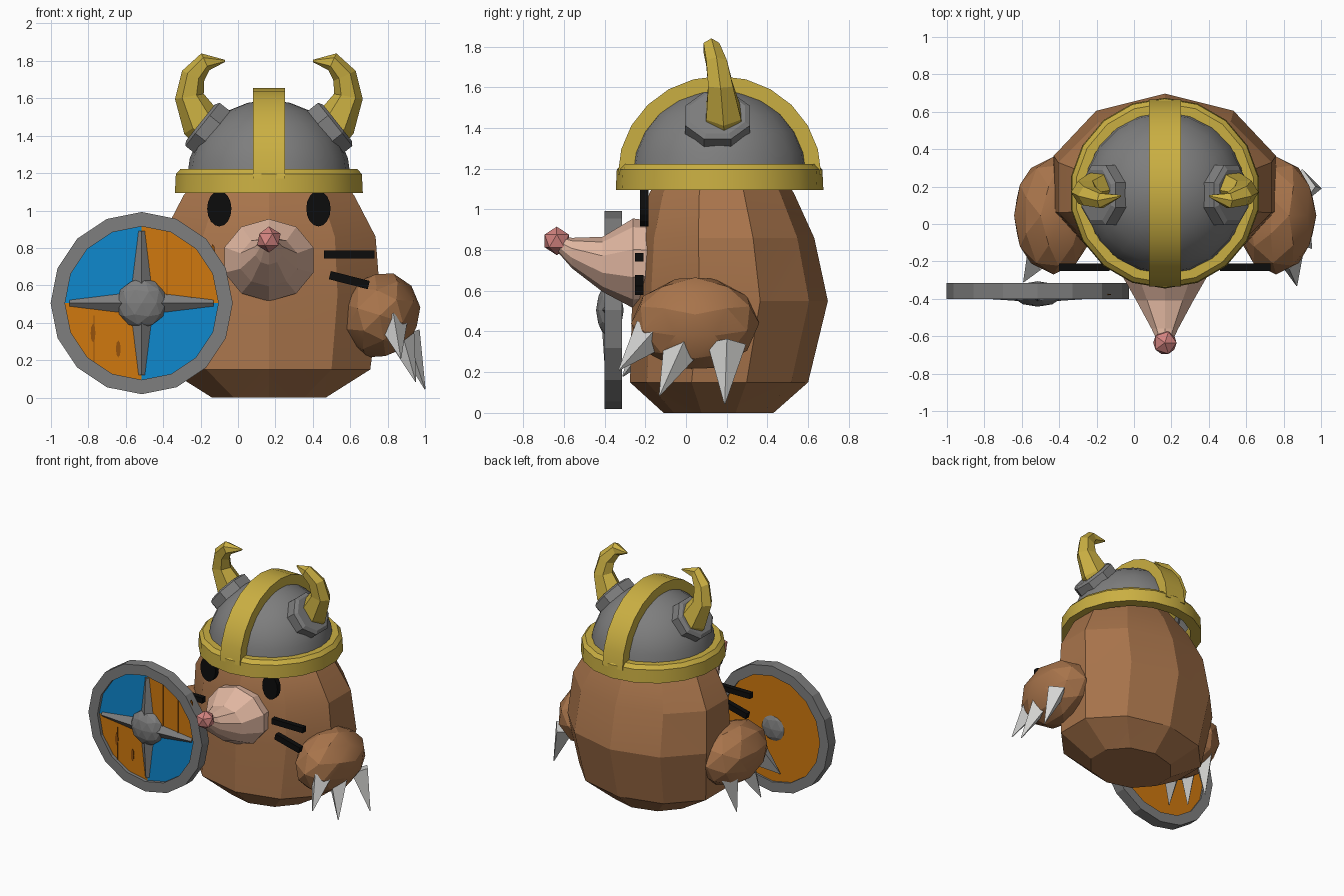
import bpy, bmesh, math
from mathutils import Vector, Matrix

if "Cube" in bpy.data.objects:
    bpy.data.objects.remove(bpy.data.objects["Cube"])

CX, CY = 0.165, 0.165          # axis of body and helmet


def material(name, rgb):
    lin = [((c / 255 + 0.055) / 1.055) ** 2.4 if c > 10 else c / 255 / 12.92 for c in rgb] + [1]
    m = bpy.data.materials.new(name)
    m.use_nodes = True
    m.diffuse_color = lin
    bsdf = m.node_tree.nodes["Principled BSDF"]
    bsdf.inputs["Base Color"].default_value = lin
    bsdf.inputs["Roughness"].default_value = 0.8
    return m


FUR = material("brown fur", (168, 116, 75))
SKIN = material("pale snout", (224, 182, 160))
PINK = material("pink nose", (212, 132, 128))
GOLD = material("gold", (202, 175, 66))
STEEL = material("grey steel", (126, 126, 126))
CLAW = material("claw white", (212, 212, 210))
BLACK = material("black", (12, 12, 12))
ORANGE = material("orange wood", (208, 121, 14))
BLUE = material("blue paint", (14, 136, 206))
KNOT = material("dark wood", (150, 82, 12))


def finish(name, bm, *mats, smooth=None):
    bmesh.ops.recalc_face_normals(bm, faces=bm.faces)
    me = bpy.data.meshes.new(name)
    bm.to_mesh(me)
    bm.free()
    ob = bpy.data.objects.new(name, me)
    bpy.context.collection.objects.link(ob)
    for m in mats:
        me.materials.append(m)
    if smooth:
        bpy.ops.object.select_all(action="DESELECT")
        ob.select_set(True)
        bpy.context.view_layer.objects.active = ob
        bpy.ops.object.shade_smooth_by_angle(angle=math.radians(smooth))
    return ob


def loft(rings, caps=True, closed=False):
    """Skin a list of point rings; closed joins the last ring to the first."""
    bm = bmesh.new()
    vs = [[bm.verts.new(p) for p in r] for r in rings]
    n = len(vs[0])
    for a, b in list(zip(vs, vs[1:])) + ([(vs[-1], vs[0])] if closed else []):
        for i in range(n):
            bm.faces.new((a[i], a[(i + 1) % n], b[(i + 1) % n], b[i]))
    if caps and not closed:
        bm.faces.new(vs[0])
        bm.faces.new(vs[-1])
    return bm


def ring(c, u, v, n, phase=0.0):
    c, u, v = Vector(c), Vector(u), Vector(v)
    return [c + u * math.cos(phase + math.tau * i / n) + v * math.sin(phase + math.tau * i / n)
            for i in range(n)]


def ball(name, c, r, mat, sub=1, smooth=None, rot=0):
    bm = bmesh.new()
    bmesh.ops.create_icosphere(bm, subdivisions=sub, radius=1)
    bm.transform(Matrix.Translation(c) @ Matrix.Rotation(rot, 4, "Y") @ Matrix.Diagonal((*r, 1)))
    return finish(name, bm, mat, smooth=smooth)


def box(name, c, size, mat, tilt=0):
    bm = bmesh.new()
    bmesh.ops.create_cube(bm, size=1)
    bm.transform(Matrix.Translation(c) @ Matrix.Rotation(tilt, 4, "Y") @ Matrix.Diagonal((*size, 1)))
    return finish(name, bm, mat)


def disc(name, c, rx, rz, depth, mat, n=16):
    c = Vector(c)
    rings = [ring(c + Vector((0, d, 0)), (rx, 0, 0), (0, 0, rz), n) for d in (-depth / 2, depth / 2)]
    return finish(name, loft(rings), mat)


# Body: ten-sided rings given as height, half width, front y, back y
levels = [(0, .32, -.11, .43), (.15, .57, -.275, .6), (.55, .625, -.265, .697),
          (.86, .6, -.24, .63), (1.08, .48, -.18, .53), (1.3, .3, -.04, .38)]
body = loft([ring((CX, (f + b) / 2, z), (rx, 0, 0), (0, (b - f) / 2, 0), 10, math.pi / 10)
             for z, rx, f, b in levels])
bmesh.ops.triangulate(body, faces=[f for f in body.faces if len(f.verts) == 4])
finish("body", body, FUR, smooth=18)

# Snout: rings given as y, height, half width, half height
snout = [(-.18, .735, .24, .21), (-.26, .735, .25, .22), (-.41, .73, .16, .135),
         (-.56, .785, .075, .075), (-.63, .83, .04, .04)]
finish("snout", loft([ring((CX, y, z), (rx, 0, 0), (0, 0, rz), 10, math.pi / 10)
                      for y, z, rx, rz in snout]), SKIN)
ball("nose", (CX, -.635, .845), (.07, .07, .07), PINK)

# Helmet: hollow dome, rim and front-to-back band
dome = [ring((CX, CY, 1.17 + .42 * math.sin(a)), (.438 * math.cos(a), 0, 0),
             (0, .438 * math.cos(a), 0), 20)
        for a in [math.radians(d) for d in (0, 15, 30, 45, 60, 75, 88)]]
bm = loft(dome, caps=False)
bm.faces.new([v for v in bm.verts if v.co.z > 1.587])
finish("helmet_dome", bm, STEEL, smooth=40)
rim = [(.51, 1.095), (.505, 1.195), (.48, 1.222), (.43, 1.222), (.43, 1.095)]
finish("helmet_rim", loft([ring((CX, CY, z), (r, 0, 0), (0, r, 0), 18, math.pi / 18)
                           for r, z in rim], closed=True), GOLD, smooth=25)
band = []
for i in range(13):
    a = math.pi * i / 12
    band.append([(CX + x, CY + r * math.cos(a), 1.17 + (r - .015) * math.sin(a))
                 for x, r in ((-.085, .42), (-.085, .5), (.085, .5), (.085, .42))])
finish("helmet_band", loft(band), GOLD, smooth=25)

# Horns: offset from centre, y, height, radius along the curl
horn = [(.29, .19, 1.40, .115), (.36, .185, 1.47, .11), (.425, .17, 1.61, .078),
        (.405, .15, 1.72, .065), (.34, .125, 1.795, .05), (.235, .15, 1.80, .006)]
for side, s in (("left", 1), ("right", -1)):
    pts = [Vector((s * x, y, z)) + Vector((CX, 0, 0)) for x, y, z, r in horn]
    rings = []
    for i, p in enumerate(pts):
        t = pts[min(i + 1, len(pts) - 1)] - pts[max(i - 1, 0)]
        n = Vector((t.z, 0, -t.x)).normalized()
        r = horn[i][3]
        rings.append(ring(p, n * r, (0, r * .9, 0), 6))
    finish(side + "_horn", loft(rings), GOLD)
    axis, across = Vector((s * .78, 0, .62)), Vector((s * -.62, 0, .78))
    mid = Vector((CX + s * .335, .155, 1.445))
    finish(side + "_horn_collar",
           loft([ring(mid + axis * d, across * r, (0, r * 1.08, 0), 8, math.pi / 8)
                 for d, r in ((-.05, .16), (.025, .16), (.04, .135))]), STEEL)

    # Face: eyes and whiskers
    disc(side + "_eye", (CX + s * .265, -.205, 1.01), .065, .095, .04, BLACK)
    box(side + "_upper_whisker", (CX + s * .43, -.23, .765), (.27, .04, .042), BLACK)
    box(side + "_lower_whisker", (CX + s * .43, -.23, .628), (.215, .04, .045), BLACK, s * .25)

    # Arms
    ball(side + "_arm", (CX + s * .595, .045, .44), (.215, .315, .235), FUR, 2, 18, s * .3)

# Claws: base and tip of each; the shield arm turns its claws inward
claws = {"left": [((.83, -.17, .39), (.87, -.33, .21)), ((.87, -.02, .33), (.95, -.13, .085)),
                  ((.9, .2, .34), (1.0, .19, .045))],
         "right": [((-.5, -.17, .37), (-.59, -.31, .18)), ((-.51, -.01, .33), (-.58, -.09, .08)),
                   ((-.5, .18, .33), (-.54, .15, .045))]}
for side, pairs in claws.items():
    for i, (base, tip) in enumerate(pairs):
        base, tip = Vector(base), Vector(tip)
        t = (tip - base).normalized()
        u = t.cross(Vector((1, 0, 0))).normalized()
        v = t.cross(u)
        finish(f"{side}_claw_{i + 1}",
               loft([ring(base, u * .095, v * .075, 4), ring(tip, u * .003, v * .003, 4)]), CLAW)

# Shield: board with painted quarters on the front
SX, SZ = -.515, .505
bm = bmesh.new()
for y in (-.375, -.33):
    rim_v = [bm.verts.new(p) for p in ring((SX, y, SZ), (.43, 0, 0), (0, 0, .43), 16)]
    hub = bm.verts.new((SX, y, SZ))
    for i in range(16):
        f = bm.faces.new((hub, rim_v[i], rim_v[(i + 1) % 16]))
        c = f.calc_center_median()
        f.material_index = int(y < -.35 and (c.x - SX) * (c.z - SZ) < 0)
bmesh.ops.bridge_loops(bm, edges=[e for e in bm.edges if e.is_boundary])
finish("shield_board", bm, ORANGE, BLUE)
finish("shield_rim", loft([ring((SX, y, SZ), (r, 0, 0), (0, 0, r), 16)
                           for r, y in ((.487, -.4), (.487, -.315), (.41, -.315), (.41, -.4))],
                          closed=True), STEEL)

# Shield cross and boss
for i in range(4):
    rings = [[(-w, 0, d), (0, -h, d), (w, 0, d)] for d, w, h in ((0, .065, .045), (.385, .018, .018))]
    bm = loft(rings)
    bm.transform(Matrix.Translation((SX, -.374, SZ)) @ Matrix.Rotation(i * math.pi / 2, 4, "Y"))
    finish(f"shield_spike_{i + 1}", bm, STEEL)
ball("shield_boss", (SX, -.374, SZ), (.135, .068, .135), STEEL, 2)

# Wood knots and plank grooves
for i, (x, z, rz) in enumerate(((-.775, .345, .05), (-.64, .26, .045), (-.135, .77, .05))):
    disc(f"wood_knot_{i + 1}", (x, -.377, z), .013, rz, .006, KNOT, 8)
for i, (x, z, h) in enumerate(((-.25, .7, .34), (-.77, .3, .28), (-.38, .72, .36))):
    box(f"plank_groove_{i + 1}", (x, -.376, z), (.005, .006, h), KNOT)
